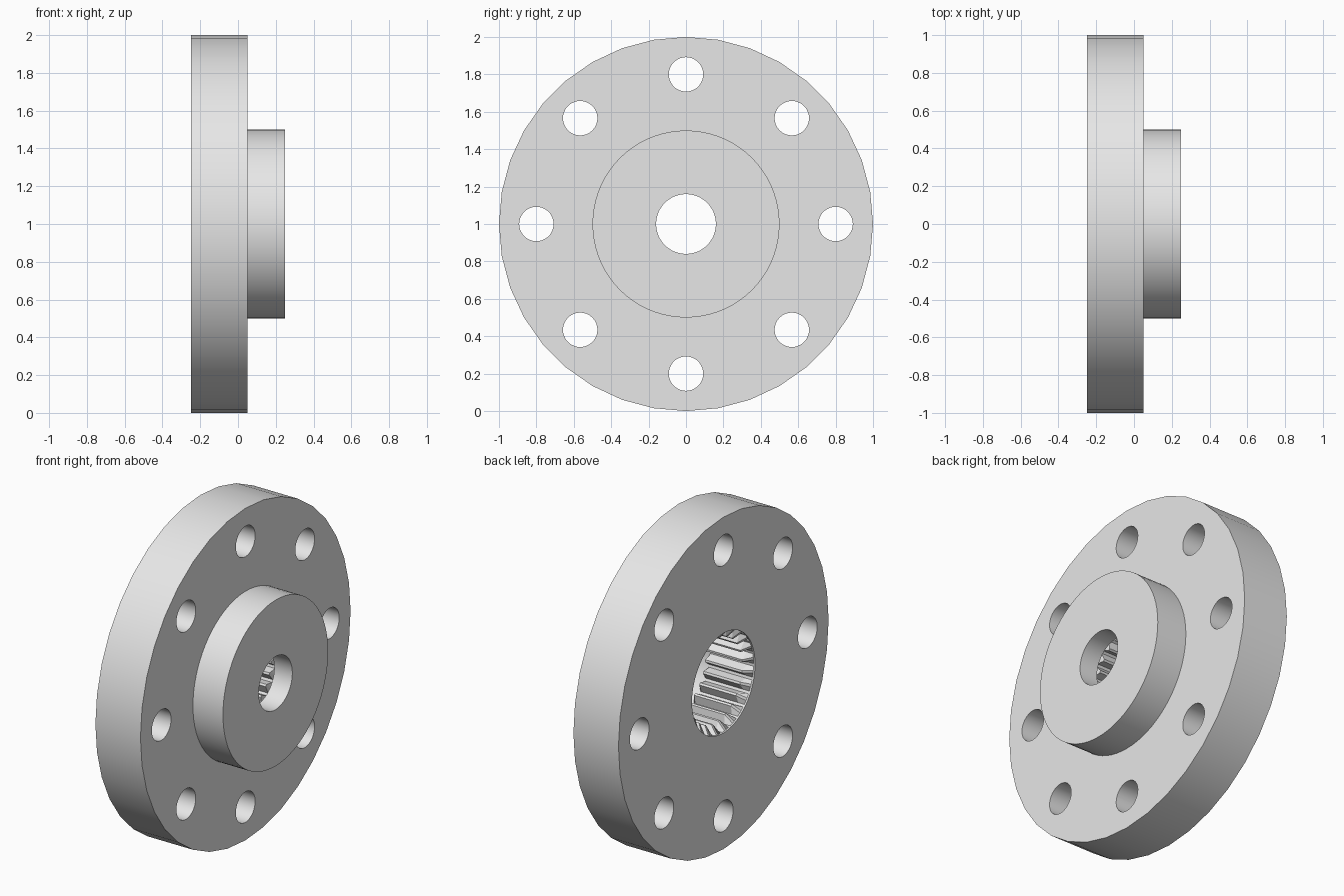
import bpy, bmesh, math

cube = bpy.data.objects.get("Cube")
if cube:
    bpy.data.objects.remove(cube, do_unlink=True)

AXIS_Z = 1.0
TEETH = 24

steel = bpy.data.materials.new("light_grey_metal")
steel.use_nodes = True
grey = (0.8, 0.8, 0.8, 1.0)
steel.diffuse_color = grey
steel.node_tree.nodes["Principled BSDF"].inputs["Base Color"].default_value = grey


def loft(name, rings, cy=0.0, cz=AXIS_Z):
    """Closed solid along x from (x, outline) rings; an outline lists (angle, radius)."""
    bm = bmesh.new()
    loops = [[bm.verts.new((x, cy + r * math.cos(a), cz + r * math.sin(a)))
              for a, r in outline] for x, outline in rings]
    n = len(loops[0])
    for near, far in zip(loops, loops[1:]):
        for i in range(n):
            j = (i + 1) % n
            bm.faces.new((near[i], near[j], far[j], far[i]))
    bm.faces.new(loops[0])
    bm.faces.new(loops[-1])
    bmesh.ops.recalc_face_normals(bm, faces=bm.faces)
    mesh = bpy.data.meshes.new(name)
    bm.to_mesh(mesh)
    bm.free()
    mesh.materials.append(steel)
    obj = bpy.data.objects.new(name, mesh)
    bpy.context.collection.objects.link(obj)
    return obj


def circle(radius, sides):
    return [(math.tau * i / sides, radius) for i in range(sides)]


def cylinder(name, x0, x1, radius, sides, cy=0.0, cz=AXIS_Z):
    outline = circle(radius, sides)
    return loft(name, [(x0, outline), (x1, outline)], cy, cz)


def toothed(tip, root):
    """Outline of internal teeth between the tip and root radii."""
    corners = ((0.0, root), (0.2, root), (0.5, tip), (0.7, tip))
    return [(math.tau * (t + f) / TEETH, r) for t in range(TEETH) for f, r in corners]


def combine(body, tool, operation):
    """Apply a boolean and discard the tool."""
    mod = body.modifiers.new(tool.name, "BOOLEAN")
    mod.operation = operation
    mod.solver = "EXACT"
    mod.object = tool
    bpy.ops.object.select_all(action="DESELECT")
    bpy.context.view_layer.objects.active = body
    body.select_set(True)
    bpy.ops.object.modifier_apply(modifier=mod.name)
    bpy.data.objects.remove(tool, do_unlink=True)


# Flange disc with the raised hub
flange = cylinder("flange_with_hub", -0.25, 0.05, 1.0, 36)
combine(flange, cylinder("hub", -0.1, 0.25, 0.5, 72), "UNION")

# Splined socket: lead-in chamfer, teeth, then a plain relief
plain = toothed(0.30, 0.30)
teeth = toothed(0.25, 0.30)
socket = loft("splined_socket", [(-0.35, plain), (-0.24, plain), (-0.20, teeth),
                                 (0.045, teeth), (0.05, plain), (0.13, plain)])
combine(flange, socket, "DIFFERENCE")

# Smaller bore through the hub
combine(flange, cylinder("hub_bore", 0.0, 0.35, 0.16, 48), "DIFFERENCE")

# Bolt hole circle
for i in range(8):
    a = math.tau * i / 8
    hole = cylinder("bolt_hole", -0.35, 0.15, 0.092, 36,
                    0.8 * math.cos(a), AXIS_Z + 0.8 * math.sin(a))
    combine(flange, hole, "DIFFERENCE")

bpy.ops.object.select_all(action="DESELECT")
flange.select_set(True)
bpy.context.view_layer.objects.active = flange
bpy.ops.object.shade_smooth_by_angle(angle=math.radians(25))
